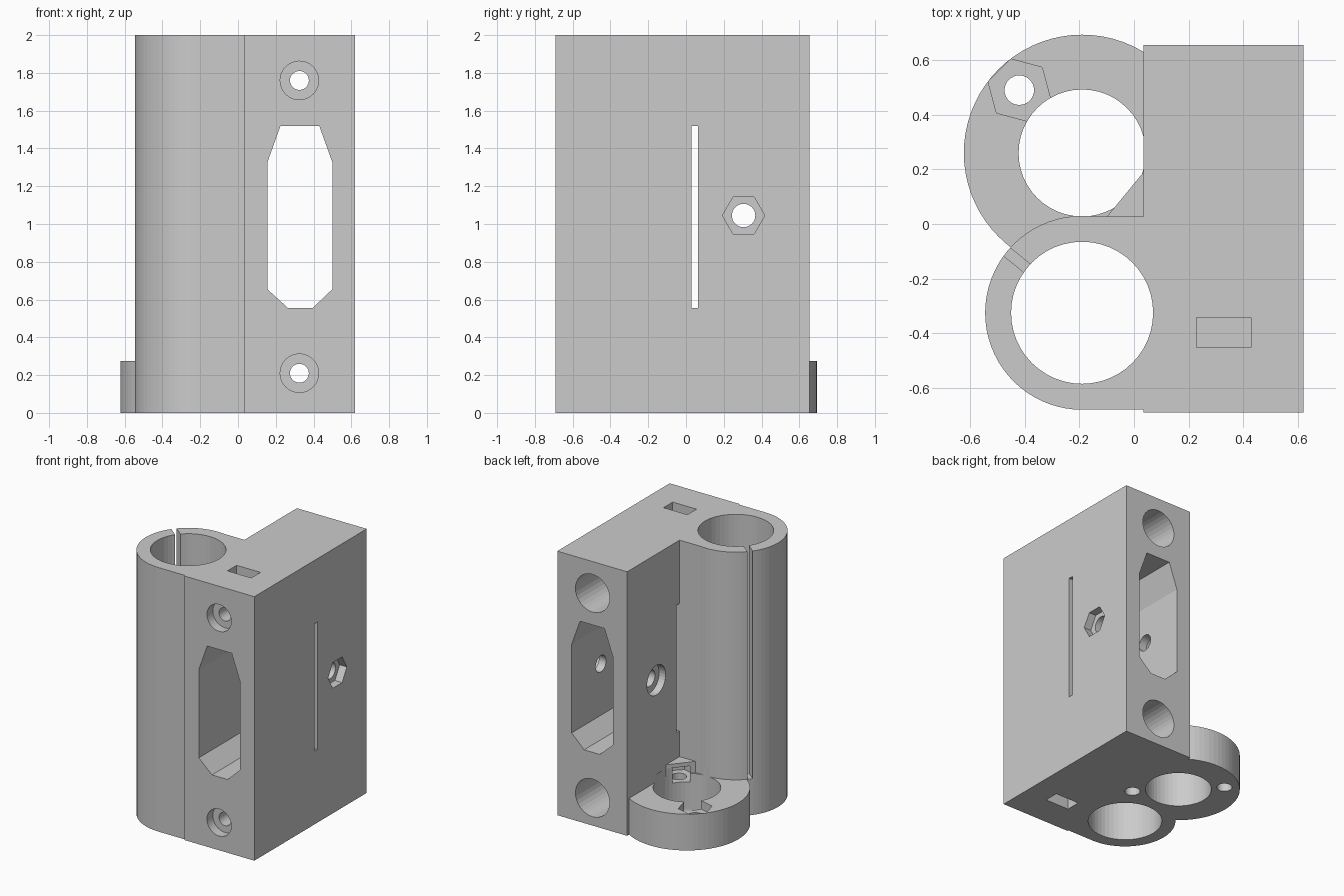
import bpy, math
from mathutils import Matrix, Vector

if "Cube" in bpy.data.objects:
    bpy.data.objects.remove(bpy.data.objects["Cube"])

grey = bpy.data.materials.new("plastic_grey")
grey.use_nodes = True
colour = (0.6, 0.6, 0.6, 1)
grey.diffuse_color = colour
grey.node_tree.nodes["Principled BSDF"].inputs["Base Color"].default_value = colour


def prism(name, pts, low, high, axis="Z"):
    """Extrude a profile along an axis; profile is (x,y), (x,z) or (y,z)."""
    place = {"Z": lambda a, b, t: (a, b, t),
             "Y": lambda a, b, t: (a, t, b),
             "X": lambda a, b, t: (t, a, b)}[axis]
    n = len(pts)
    verts = [place(a, b, t) for t in (low, high) for a, b in pts]
    faces = [tuple(reversed(range(n))), tuple(range(n, 2 * n))]
    faces += [(i, (i + 1) % n, (i + 1) % n + n, i + n) for i in range(n)]
    if axis == "Y":
        faces = [f[::-1] for f in faces]
    mesh = bpy.data.meshes.new(name)
    mesh.from_pydata(verts, [], faces)
    mesh.materials.append(grey)
    ob = bpy.data.objects.new(name, mesh)
    bpy.context.collection.objects.link(ob)
    return ob


def box(name, x, y, z):
    return prism(name, [(x[0], y[0]), (x[1], y[0]), (x[1], y[1]), (x[0], y[1])], *z)


def disc(name, centre, r, low, high, axis="Z", sides=32, turn=0):
    pts = [(centre[0] + r * math.cos(math.radians(turn) + math.tau * i / sides),
            centre[1] + r * math.sin(math.radians(turn) + math.tau * i / sides))
           for i in range(sides)]
    return prism(name, pts, low, high, axis)


def combine(tool, operation):
    """Boolean a tool into the body and discard the tool."""
    mod = body.modifiers.new(operation, "BOOLEAN")
    mod.operation, mod.solver, mod.object = operation, "EXACT", tool
    bpy.context.view_layer.update()
    graph = bpy.context.evaluated_depsgraph_get()
    mesh = bpy.data.meshes.new_from_object(body.evaluated_get(graph))
    body.modifiers.clear()
    body.data = mesh
    bpy.data.objects.remove(tool)


def add(tool):
    combine(tool, "UNION")


def cut(tool):
    combine(tool, "DIFFERENCE")


TUBE = (-0.19, -0.325)
RING = (-0.19, 0.26)
SCREWS = [(-0.42, 0.49), (0.04, 0.03)]

# Solid: main block, bearing tube, its filled side, and the base ring
body = box("carriage_body", (0.035, 0.62), (-0.69, 0.655), (0, 2))
add(disc("tube", TUBE, 0.355, 0, 2, sides=72))
add(box("tube_web", (TUBE[0], 0.1), (-0.68, 0.027), (0, 2)))
add(disc("base_ring", RING, 0.433, 0, 0.275, sides=72))
add(prism("corner_gusset", [(-0.105, 0.02), (0.1, 0), (0.1, 0.19), (0.035, 0.19)], 0, 0.36))

# Tube bore and its clamping slit
cut(disc("tube_bore", TUBE, 0.26, -0.1, 2.1, sides=48))
slit = box("slit", (0.2, 0.45), (-0.019, 0.019), (0.275, 2.1))
slit.data.transform(Matrix.Translation(Vector((*TUBE, 0))) @ Matrix.Rotation(math.radians(141), 4, "Z"))
cut(slit)

# Ring bore with two screw holes and nut pockets
cut(disc("ring_bore", RING, 0.2325, -0.1, 0.33, sides=48))
for c in SCREWS:
    cut(disc("nut_pocket", c, 0.118, 0.21, 0.33, sides=6, turn=45))
    cut(disc("screw_hole", c, 0.054, -0.1, 0.25))

# Belt window running front to back
half = [(0.225, 1.52), (0.155, 1.325), (0.155, 0.655), (0.265, 0.555),
        (0.395, 0.555), (0.5, 0.655), (0.5, 1.325), (0.43, 1.52)]
cut(prism("belt_window", half, -0.8, 0.8, "Y"))

# Rod sockets with end screws and nut slots, top and bottom
for z, slot in ((1.76, (1.65, 2.1)), (0.21, (-0.1, 0.32))):
    cut(disc("rod_socket", (0.325, z), 0.143, -0.28, 0.8, "Y"))
    cut(disc("end_screw", (0.325, z), 0.05, -0.8, 0, "Y"))
    cut(disc("screw_head", (0.325, z), 0.102, -0.8, -0.62, "Y"))
    cut(box("nut_slot", (0.228, 0.428), (-0.452, -0.342), slot))

# Pulley axle hole, with a nut recess on one side and a head recess on the other
axle = (0.305, 1.045)
cut(disc("axle_hole", axle, 0.062, -0.1, 0.8, "X"))
cut(disc("axle_nut", axle, 0.112, 0.56, 0.8, "X", sides=6))
cut(disc("axle_head", axle, 0.112, 0.0, 0.09, "X"))

# Thin slot through the side walls
cut(box("side_slot", (0, 0.8), (0.028, 0.064), (0.555, 1.52)))

body.data.materials.clear()
body.data.materials.append(grey)
for p in body.data.polygons:
    p.material_index = 0
